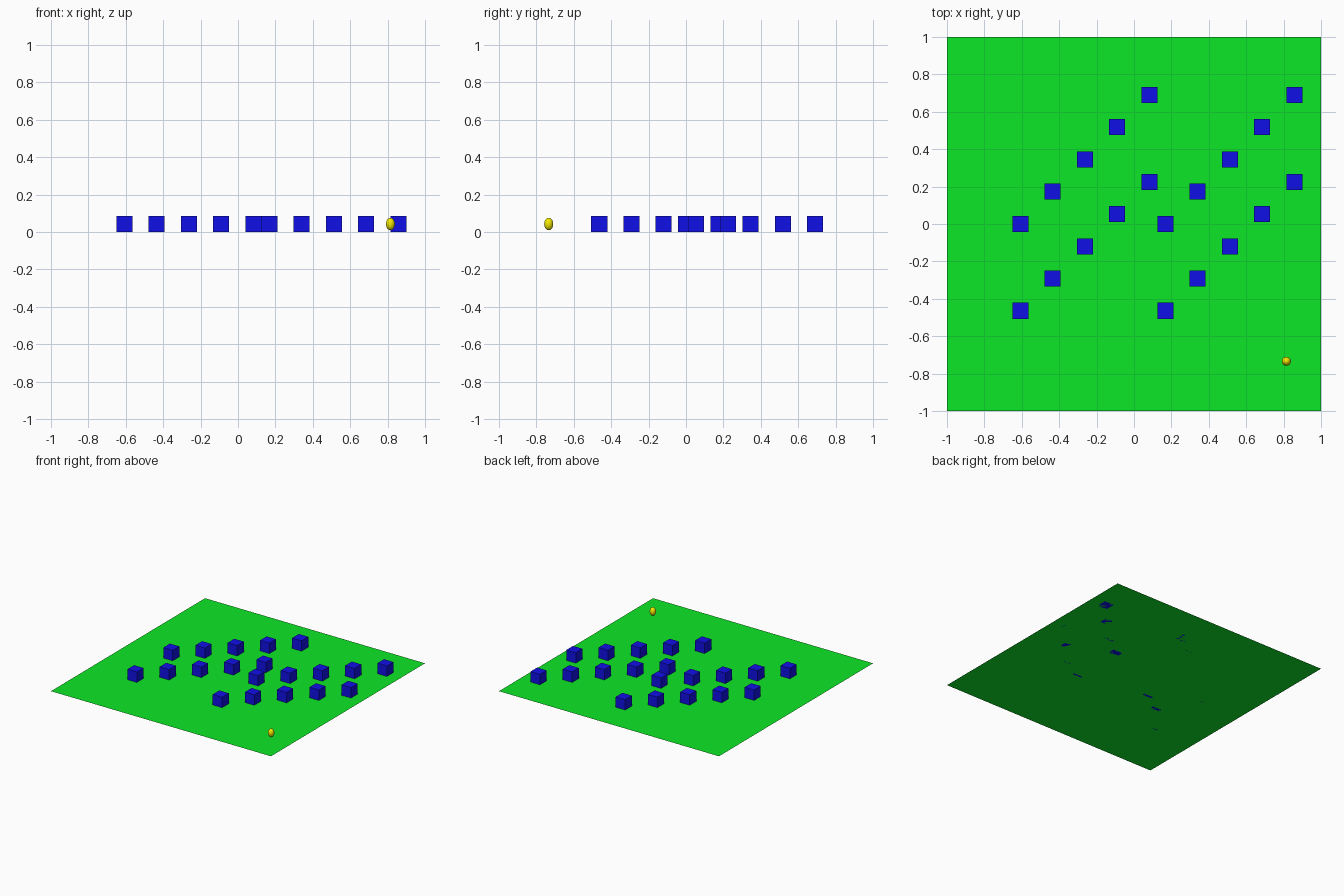
import bpy

if "Cube" in bpy.data.objects:
    bpy.data.objects.remove(bpy.data.objects["Cube"])


def material(name, rgb):
    m = bpy.data.materials.new(name)
    m.diffuse_color = (*rgb, 1)
    m.use_nodes = True
    m.node_tree.nodes["Principled BSDF"].inputs["Base Color"].default_value = m.diffuse_color
    return m


def finish(name, mat):
    ob = bpy.context.object
    ob.name = name
    ob.data.materials.append(mat)
    return ob


green = material("green", (0.004, 0.8, 0.021))
blue = material("blue", (0.005, 0.005, 0.8))
yellow = material("yellow", (0.9, 0.82, 0.0))

# Flat ground sheet
bpy.ops.mesh.primitive_plane_add(size=2)
finish("field", green)

# Four diagonal rows of five cubes
SIZE, STEP = 0.086, 0.1723
for row_x in (-0.607, 0.168):
    for row_y in (0.001, -0.464):
        for i in range(5):
            bpy.ops.mesh.primitive_cube_add(
                size=SIZE, location=(row_x + i * STEP, row_y + i * STEP, SIZE / 2))
            finish("block", blue)

# Small egg-shaped marker hovering near the front right corner
bpy.ops.mesh.primitive_uv_sphere_add(
    segments=32, ring_count=16, radius=1, location=(0.815, -0.734, 0.043))
egg = finish("egg", yellow)
egg.scale = (0.024, 0.024, 0.033)
bpy.ops.object.shade_smooth()
